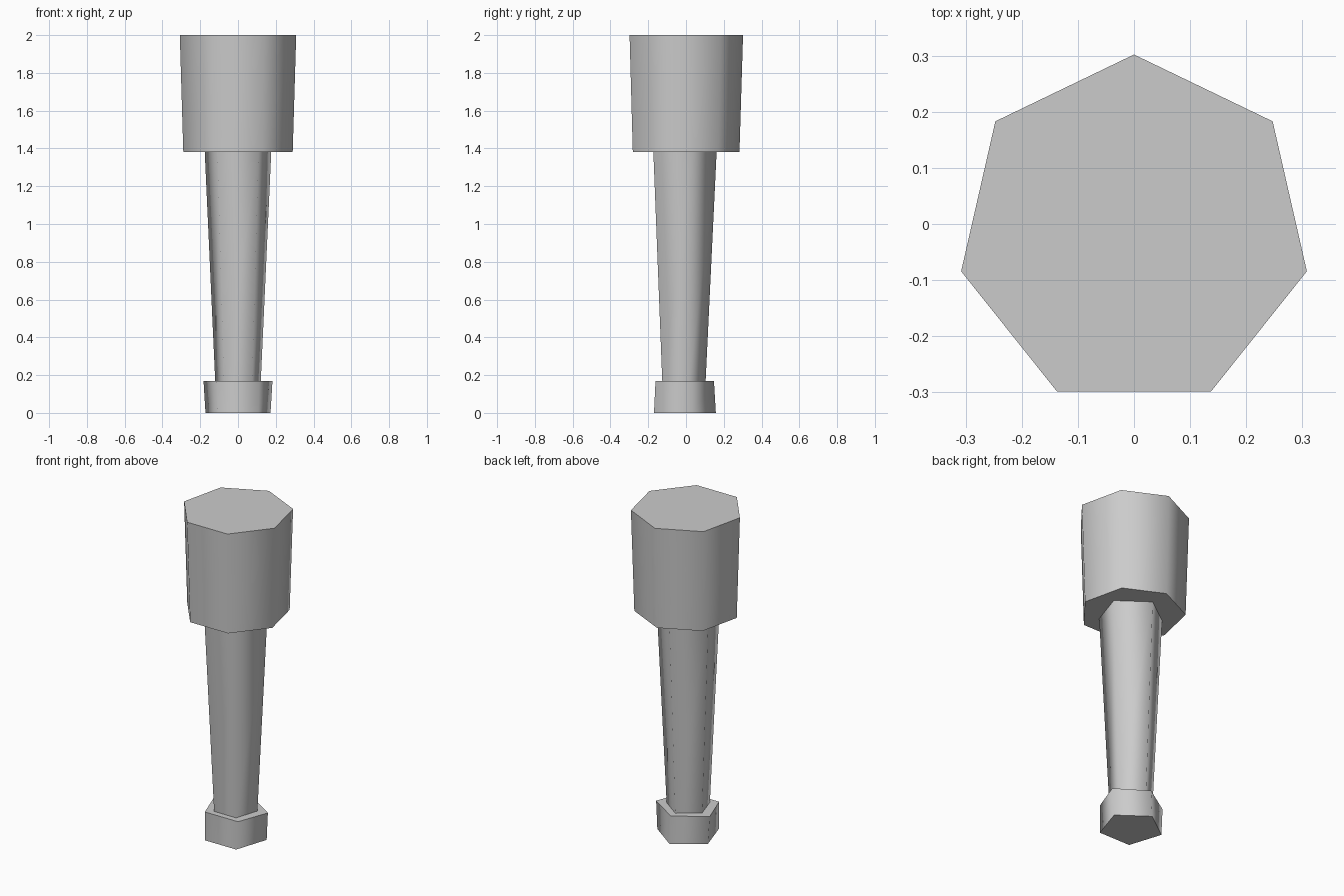
import bpy
import bmesh
from math import cos, sin, tau, radians

cube = bpy.data.objects.get("Cube")
if cube:
    bpy.data.objects.remove(cube, do_unlink=True)

# One plain grey for every part
grey = bpy.data.materials.new("plain grey")
grey.use_nodes = True
colour = (0.6, 0.6, 0.6, 1)
grey.diffuse_color = colour
grey.node_tree.nodes["Principled BSDF"].inputs["Base Color"].default_value = colour


def tapered_prism(name, sides, rings, centre_y):
    """Prism with a corner at the back; rings are (z, x radius, y radius)."""
    bm = bmesh.new()
    loops = []
    for z, rx, ry in rings:
        angles = [tau / 4 + tau * i / sides for i in range(sides)]
        loops.append([bm.verts.new((rx * cos(a), centre_y + ry * sin(a), z))
                      for a in angles])
    low, high = loops
    bm.faces.new(low[::-1])
    bm.faces.new(high)
    for i in range(sides):
        j = (i + 1) % sides
        bm.faces.new((low[i], low[j], high[j], high[i]))
    mesh = bpy.data.meshes.new(name)
    bm.to_mesh(mesh)
    bm.free()
    mesh.materials.append(grey)
    obj = bpy.data.objects.new(name, mesh)
    bpy.context.collection.objects.link(obj)
    # Rounded shading around the sides, crisp edges at the flat ends
    bpy.ops.object.select_all(action="DESELECT")
    obj.select_set(True)
    bpy.context.view_layer.objects.active = obj
    bpy.ops.object.shade_smooth_by_angle(angle=radians(80))
    return obj


# Heavy seven-sided head, five-sided handle and end knob
tapered_prism("head", 7, [(1.38, 0.297, 0.297), (2.0, 0.316, 0.316)], -0.014)
tapered_prism("handle", 5, [(0.15, 0.126, 0.126), (1.4, 0.186, 0.186)], -0.023)
tapered_prism("end_knob", 5, [(0.0, 0.181, 0.181), (0.17, 0.192, 0.171)], -0.023)
